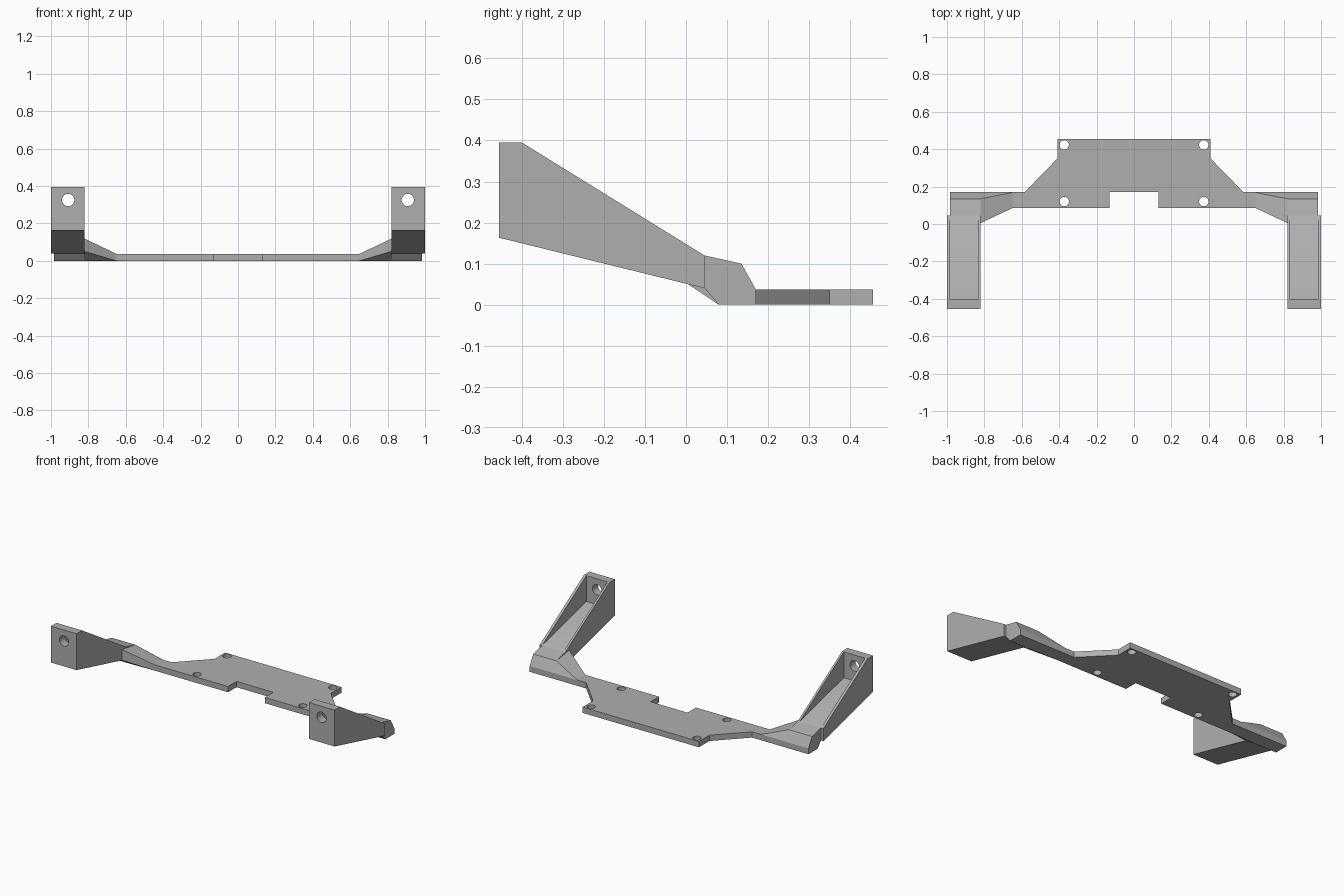
import bpy, bmesh, math
from mathutils import Vector

if "Cube" in bpy.data.objects:
    bpy.data.objects.remove(bpy.data.objects["Cube"], do_unlink=True)

grey = bpy.data.materials.new("mid grey")
grey.use_nodes = True
colour = (0.43, 0.43, 0.43, 1)
grey.diffuse_color = colour
grey.node_tree.nodes["Principled BSDF"].inputs["Base Color"].default_value = colour


def loft(name, rings):
    """Solid through matching rings of 3D points, capped at both ends."""
    bm = bmesh.new()
    loops = [[bm.verts.new(p) for p in ring] for ring in rings]
    n = len(loops[0])
    for a, b in zip(loops, loops[1:]):
        for i in range(n):
            j = (i + 1) % n
            bm.faces.new((a[i], a[j], b[j], b[i]))
    bm.faces.new(loops[0][::-1])
    bm.faces.new(loops[-1])
    bmesh.ops.remove_doubles(bm, verts=bm.verts, dist=0.0001)
    bmesh.ops.recalc_face_normals(bm, faces=bm.faces)
    mesh = bpy.data.meshes.new(name)
    bm.to_mesh(mesh)
    bm.free()
    mesh.materials.append(grey)
    ob = bpy.data.objects.new(name, mesh)
    bpy.context.collection.objects.link(ob)
    return ob


def section(x, profile):
    return [(x, y, z) for y, z in profile]


def rod(centre, axis, radius, length):
    """Round cutter for a through hole."""
    turn = Vector(axis).to_track_quat('Z', 'Y')
    ring = [(radius * math.cos(math.tau * i / 32), radius * math.sin(math.tau * i / 32))
            for i in range(32)]
    return loft("hole_cutter", [[Vector(centre) + turn @ Vector((u, v, h)) for u, v in ring]
                                for h in (-length / 2, length / 2)])


def apply(ob, mod):
    bpy.context.view_layer.objects.active = ob
    bpy.ops.object.modifier_apply(modifier=mod.name)


def cut(ob, cutter):
    cutter.hide_render = True
    mod = ob.modifiers.new("cut", 'BOOLEAN')
    mod.operation, mod.solver, mod.object = 'DIFFERENCE', 'EXACT', cutter
    apply(ob, mod)
    bpy.data.objects.remove(cutter, do_unlink=True)


def finish(ob, mirrored=True):
    if mirrored:
        mod = ob.modifiers.new("mirror", 'MIRROR')
        mod.use_mirror_merge = False
        apply(ob, mod)
    bpy.ops.object.select_all(action='DESELECT')
    ob.select_set(True)
    bpy.context.view_layer.objects.active = ob
    bpy.ops.object.shade_smooth_by_angle(angle=math.radians(25))


# Base plate with notch and four screw holes
T = 0.037
half = [(0.13, 0.17), (0.13, 0.085), (0.65, 0.085), (0.65, 0.17),
        (0.585, 0.17), (0.41, 0.35), (0.41, 0.455)]
outline = half + [(-x, y) for x, y in reversed(half)]
plate = loft("base_plate", [[(x, y, z) for x, y in outline] for z in (0, T)])
for x in (-0.373, 0.373):
    for y in (0.12, 0.423):
        cut(plate, rod((x, y, T / 2), (0, 0, 1), 0.025, 0.2))
finish(plate, False)

# Elbow blocks behind the brackets
elbow_profile = [(0.045, 0.04), (0.08, 0), (0.17, 0), (0.17, T), (0.135, 0.1), (0.045, 0.12)]
elbow = loft("elbow", [section(x, elbow_profile) for x in (0.82, 0.983)])
finish(elbow)

# Tapering necks from plate to elbows
thin = [(0.085, 0), (0.085, 0), (0.17, 0), (0.17, T), (0.168, T), (0.085, T)]
thick = [(0.005, 0.05), (0.08, 0), (0.17, 0), (0.17, T), (0.135, 0.1), (0.005, 0.118)]
finish(loft("neck", [section(0.65, thin), section(0.82, thick)]))

# Forward brackets: wedge, open pocket between thin walls, front bolt hole
wedge = [(-0.455, 0.163), (0.045, 0.04), (0.045, 0.12), (-0.4, 0.395), (-0.455, 0.395)]
bracket = loft("bracket", [section(x, wedge) for x in (0.82, 1.0)])
pocket = [(-0.4, 0.23), (0.06, 0.117), (0.06, 0.5), (-0.4, 0.5)]
cut(bracket, loft("pocket_cutter", [section(x, pocket) for x in (0.833, 0.983)]))
cut(bracket, rod((0.908, -0.43, 0.325), (0, 1, 0), 0.033, 0.2))
finish(bracket)
